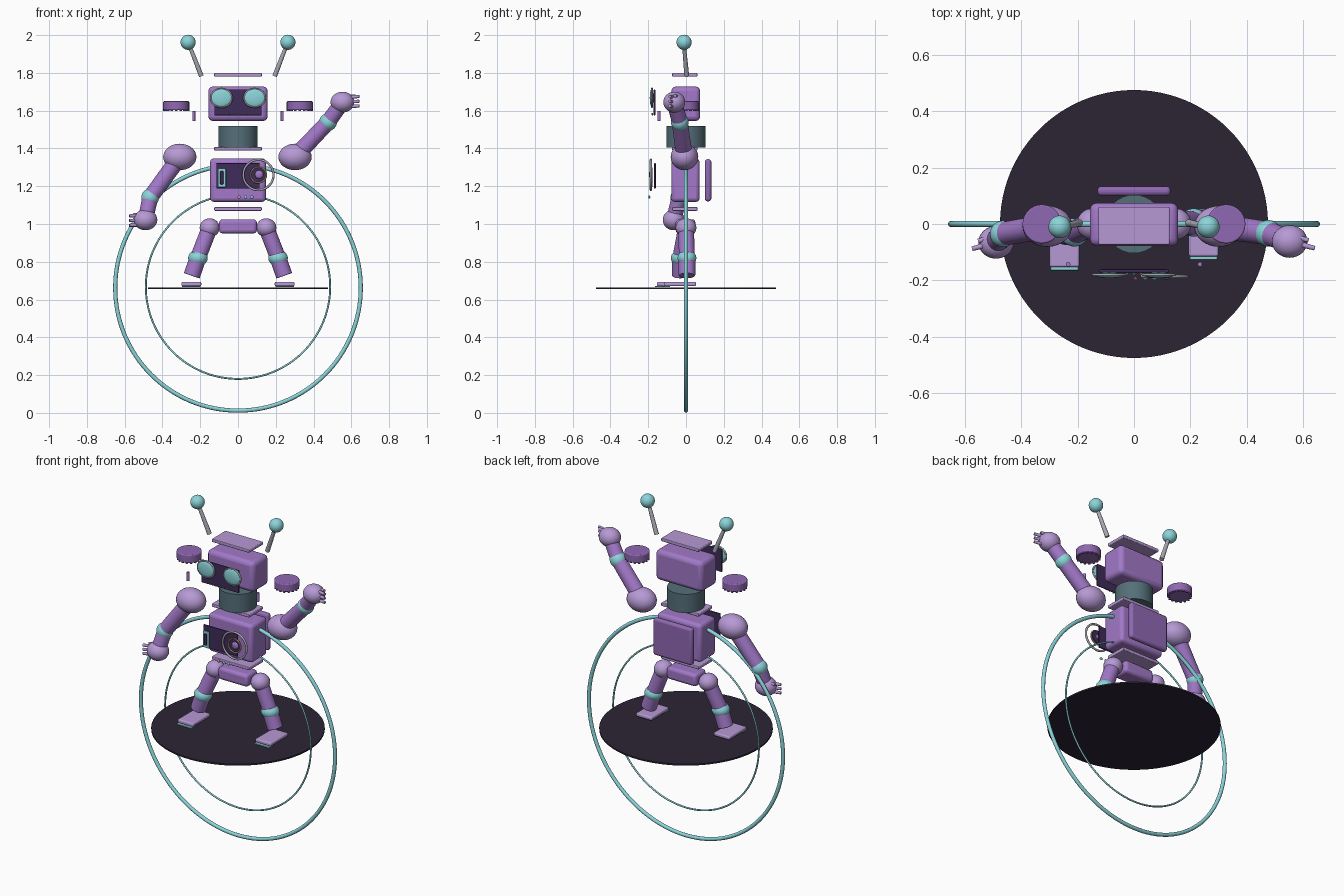
import bpy, math
from mathutils import Vector

if "Cube" in bpy.data.objects:
    bpy.data.objects.remove(bpy.data.objects["Cube"])

COLORS = {
    "purple": (0.36, 0.19, 0.58), "lilac": (0.47, 0.32, 0.66), "violet": (0.28, 0.14, 0.45),
    "dark": (0.05, 0.025, 0.10), "teal": (0.26, 0.66, 0.70), "slate": (0.09, 0.16, 0.19),
    "black": (0.025, 0.018, 0.035), "metal": (0.40, 0.40, 0.46), "gold": (0.65, 0.45, 0.2),
    "pink": (0.8, 0.25, 0.5)}
MATS = {}
for key, c in COLORS.items():
    MATS[key] = bpy.data.materials.new(key)
    MATS[key].diffuse_color = (*c, 1)


def finish(name, color, scale=None, bevel=0):
    o = bpy.context.object
    o.name = name
    o.data.materials.append(MATS[color])
    if scale:
        o.scale = scale
        bpy.ops.object.transform_apply(location=False, rotation=False, scale=True)
    if bevel:
        m = o.modifiers.new("bevel", "BEVEL")
        m.width, m.segments, m.limit_method = bevel, 3, "ANGLE"
    bpy.ops.object.shade_smooth_by_angle(angle=math.radians(35))
    return o


def box(name, color, lo, hi, bevel=0.004):
    lo, hi = Vector(lo), Vector(hi)
    bpy.ops.mesh.primitive_cube_add(size=1, location=(lo + hi) / 2)
    return finish(name, color, hi - lo, bevel)


def ball(name, color, loc, r):
    bpy.ops.mesh.primitive_uv_sphere_add(segments=32, ring_count=16, radius=1, location=loc)
    return finish(name, color, r if isinstance(r, tuple) else (r, r, r))


def rod(name, color, a, b, r, r2=None, bevel=0, n=32):
    a, b = Vector(a), Vector(b)
    bpy.ops.mesh.primitive_cone_add(vertices=n, radius1=r, radius2=r if r2 is None else r2,
                                    depth=(b - a).length, location=(a + b) / 2)
    bpy.context.object.rotation_euler = (b - a).to_track_quat("Z", "Y").to_euler()
    return finish(name, color, None, bevel)


def ring(name, color, loc, R, r, n=48, scale=None):
    bpy.ops.mesh.primitive_torus_add(major_radius=R, minor_radius=r, major_segments=n,
                                     minor_segments=12, location=loc, rotation=(math.pi / 2, 0, 0))
    return finish(name, color, scale)


# Halo rings and floor disc
ring("outer_halo", "teal", (0, 0, 0.662), 0.65, 0.011, 128)
ring("inner_halo", "teal", (0, 0, 0.668), 0.488, 0.005, 128)
rod("floor_disc", "black", (0, 0, 0.655), (0, 0, 0.664), 0.476, n=96)

# Torso, plates, backpack, pelvis, neck
box("torso", "purple", (-0.148, -0.078, 1.117), (0.148, 0.072, 1.347), 0.02)
box("backpack", "violet", (-0.13, 0.1, 1.12), (0.13, 0.134, 1.343), 0.014)
for name, z in (("waist_plate", 1.07), ("collar_plate", 1.389), ("crown_plate", 1.781)):
    box(name, "lilac", (-0.126, -0.073, z), (0.126, 0.06, z + 0.019))
box("pelvis", "purple", (-0.1, -0.055, 0.95), (0.1, 0.05, 1.025), 0.018)
rod("neck", "slate", (0, 0, 1.405), (0, 0, 1.518), 0.104)

# Chest panel with slot, gauge and indicator lights
box("chest_panel", "dark", (-0.115, -0.169, 1.187), (0.115, -0.16, 1.322), 0.003)
box("slot_frame", "teal", (-0.106, -0.186, 1.194), (-0.064, -0.178, 1.295), 0.003)
box("slot_core", "dark", (-0.094, -0.19, 1.21), (-0.078, -0.184, 1.28), 0.002)
ring("gauge_rim", "metal", (0.108, -0.186, 1.26), 0.08, 0.006)
ring("gauge_inner_rim", "gold", (0.108, -0.188, 1.26), 0.042, 0.004)
rod("gauge_face", "dark", (0.108, -0.178, 1.26), (0.108, -0.186, 1.26), 0.04)
ball("gauge_hub", "purple", (0.112, -0.187, 1.262), (0.022, 0.01, 0.022))
for x, c in ((0.005, "pink"), (0.04, "teal"), (0.073, "teal")):
    ball("indicator_light", c, (x, -0.194, 1.143), (0.009, 0.005, 0.009))

# Head, visor, eyes, mouth dots
box("head", "purple", (-0.157, -0.078, 1.545), (0.157, 0.075, 1.728), 0.025)
box("visor", "dark", (-0.125, -0.172, 1.575), (0.125, -0.162, 1.712), 0.004)
for i in range(5):
    ball("mouth_dot", "teal", (-0.05 + 0.025 * i, -0.178, 1.585 - 0.003 * (2 - abs(i - 2))), 0.004)

for s in (-1, 1):
    # Eyes, ear drums, cheek pegs and antennas
    ball("eye", "teal", (s * 0.088, -0.182, 1.668), (0.055, 0.01, 0.047))
    ring("eye_rim", "metal", (s * 0.088, -0.18, 1.668), 0.056, 0.005, 40, (1, 0.88, 1))
    rod("ear_drum", "violet", (s * 0.327, 0, 1.603), (s * 0.327, 0, 1.65), 0.069, bevel=0.005)
    for k in range(16):
        a = k * math.pi / 8
        x, y = s * 0.327 + 0.062 * math.cos(a), 0.062 * math.sin(a)
        rod("ear_tooth", "violet", (x, y, 1.598), (x, y, 1.61), 0.007, n=8)
    rod("cheek_peg", "purple", (s * 0.234, -0.143, 1.545), (s * 0.234, -0.143, 1.597), 0.008, n=16)
    rod("antenna", "metal", (s * 0.194, 0.004, 1.783), (s * 0.255, -0.01, 1.94), 0.013, 0.01, n=20)
    ball("antenna_tip", "teal", (s * 0.264, -0.01, 1.962), 0.04)

    # Legs: one foot is set a little further forward
    dy = -0.03 if s < 0 else 0.005
    hip = (s * 0.15, 0, 0.98)
    knee = (s * 0.212, dy, 0.82)
    ball("hip_joint", "lilac", hip, (0.053, 0.055, 0.05))
    rod("thigh", "purple", hip, knee, 0.042, 0.042)
    ball("knee_joint", "teal", knee, (0.052, 0.05, 0.042))
    rod("shin", "purple", (s * 0.205, dy, 0.84), (s * 0.245, dy, 0.726), 0.044, 0.044, bevel=0.004)
    fy = -0.153 if s < 0 else -0.115
    box("foot", "lilac", (s * 0.247 - 0.053, fy, 0.671), (s * 0.247 + 0.053, fy + 0.168, 0.693), 0.007)
    box("toe_strip", "teal", (s * 0.247 - 0.049, fy - 0.012, 0.666), (s * 0.247 + 0.049, fy + 0.03, 0.672), 0.002)

# Arms: one hangs down, one waves
for side, sh, el, hand, tip in (
        ("lowered", (-0.308, -0.008, 1.355), (-0.465, -0.035, 1.14), (-0.49, -0.065, 1.022), (-0.575, -0.088, 1.018)),
        ("raised", (0.302, -0.008, 1.355), (0.477, -0.033, 1.54), (0.553, -0.062, 1.645), (0.642, -0.086, 1.65))):
    ball(side + "_shoulder", "lilac", sh, (0.088, 0.073, 0.07))
    rod(side + "_upper_arm", "purple", sh, el, 0.044, 0.042)
    ball(side + "_elbow", "teal", el, 0.047)
    rod(side + "_forearm", "purple", el, hand, 0.042, 0.04)
    ball(side + "_hand", "lilac", hand, (0.063, 0.058, 0.055))
    h, t = Vector(hand), Vector(tip)
    for dz in (-0.025, 0, 0.025):
        off = Vector((0, 0, dz))
        rod(side + "_finger", "lilac", h.lerp(t, 0.45) + off, t + off, 0.01, 0.008, n=16)
    thumb = Vector((0, 0.022, 0.03))
    rod(side + "_thumb", "lilac", h + thumb, h.lerp(t, 0.75) + thumb, 0.01, 0.008, n=16)

for m in bpy.data.materials:
    if m.users and not m.is_grease_pencil:
        m.use_nodes = True
        m.node_tree.nodes["Principled BSDF"].inputs["Base Color"].default_value = m.diffuse_color
